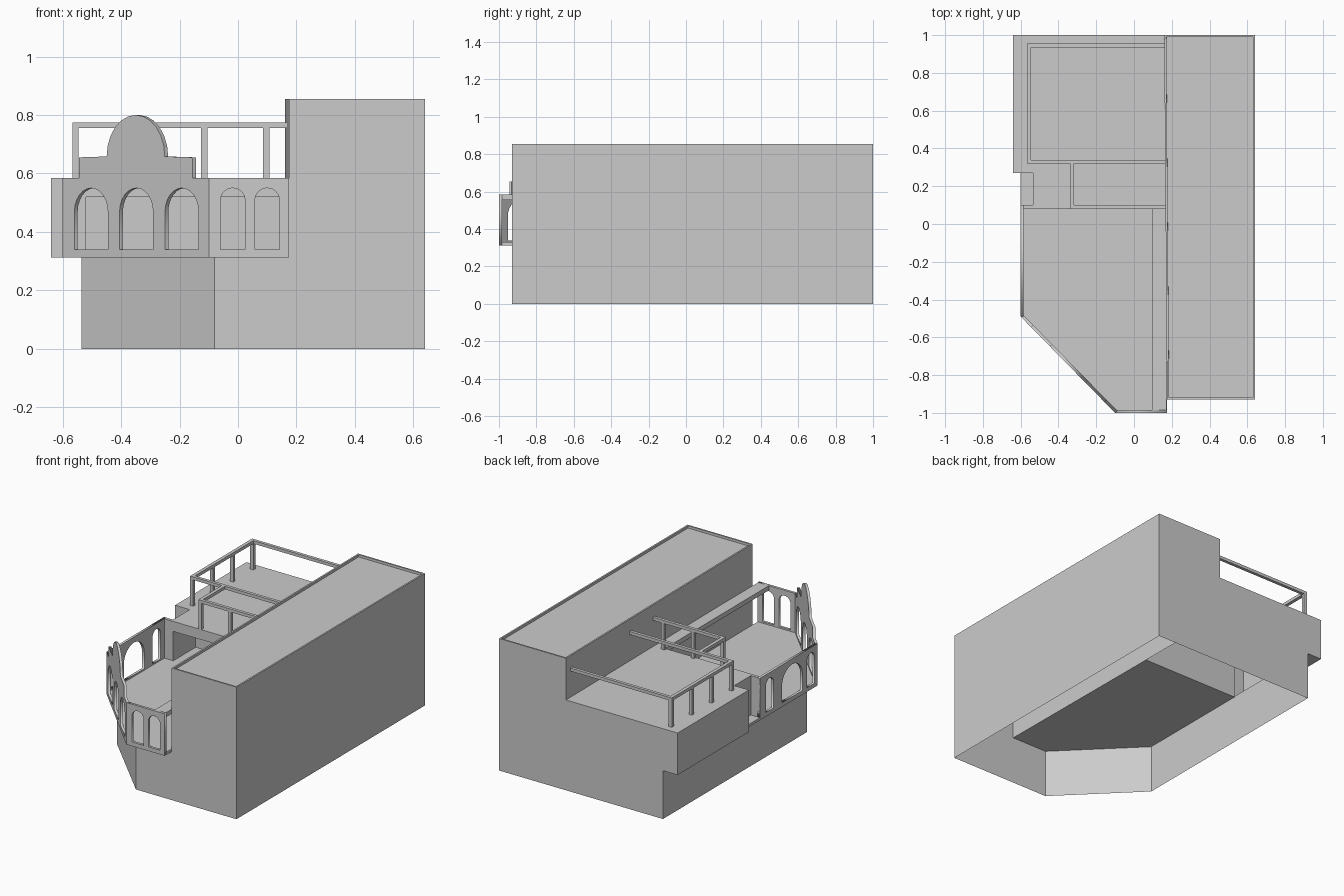
import bpy, bmesh, math
from mathutils import Matrix, Vector

if "Cube" in bpy.data.objects:
    bpy.data.objects.remove(bpy.data.objects["Cube"])


def prism(name, pts, z0, z1, bottom=True, top=True, rim=0):
    """Extruded outline, optionally open at either end or with a sunken top."""
    bm = bmesh.new()
    lo = [bm.verts.new((x, y, z0)) for x, y in pts]
    hi = [bm.verts.new((x, y, z1)) for x, y in pts]
    n = len(pts)
    for i in range(n):
        j = (i + 1) % n
        bm.faces.new((lo[i], lo[j], hi[j], hi[i]))
    if bottom:
        bm.faces.new(lo[::-1])
    if top:
        cap = bm.faces.new(hi)
    bm.normal_update()
    if rim:
        bmesh.ops.inset_region(bm, faces=[cap], thickness=rim)
        bmesh.ops.inset_region(bm, faces=[cap], thickness=0.0005, depth=-rim)
    me = bpy.data.meshes.new(name)
    bm.to_mesh(me)
    bm.free()
    ob = bpy.data.objects.new(name, me)
    bpy.context.collection.objects.link(ob)
    return ob


def box(name, x0, x1, y0, y1, z0, z1):
    return prism(name, [(x0, y0), (x1, y0), (x1, y1), (x0, y1)], z0, z1)


def round_top(s0, s1, spring, n=12):
    c, r = (s0 + s1) / 2, (s1 - s0) / 2
    return [(c + r * math.cos(math.pi * i / n), spring + r * math.sin(math.pi * i / n))
            for i in range(n + 1)]


def arch(s0, s1, z0=0.34, top=0.55):
    return [(s0, z0), (s1, z0)] + round_top(s0, s1, top - (s1 - s0) / 2)


def arcade(name, p, q, outline, openings, t=0.016):
    """Pierced wall standing on the line p-q, outer face on that line."""
    cu = bpy.data.curves.new(name, 'CURVE')
    cu.dimensions = '2D'
    cu.fill_mode = 'BOTH'
    cu.extrude = t / 2
    for loop in [outline] + openings:
        sp = cu.splines.new('POLY')
        sp.points.add(len(loop) - 1)
        for pt, (s, z) in zip(sp.points, loop):
            pt.co = (s, z, 0, 1)
        sp.use_cyclic_u = True
    ob = bpy.data.objects.new(name, cu)
    bpy.context.collection.objects.link(ob)
    d = (Vector((*q, 0)) - Vector((*p, 0))).normalized()
    up = Vector((0, 0, 1))
    nrm = d.cross(up)
    m = Matrix((d, up, nrm)).transposed().to_4x4()
    m.translation = Vector((*p, 0)) - nrm * t / 2
    ob.matrix_world = m
    bpy.ops.object.select_all(action='DESELECT')
    ob.select_set(True)
    bpy.context.view_layer.objects.active = ob
    bpy.ops.object.convert(target='MESH')


Z0, Z1 = 0.313, 0.585

# Hollow ground floor and tall wing, both open underneath
prism("ground_floor_walls", [(0.64, -0.93), (0.64, 1), (-0.535, 1), (-0.535, -0.475),
                             (-0.08, -0.93)], 0, Z0, bottom=False, top=False)
prism("tall_wing", [(0.175, -0.93), (0.64, -0.93), (0.64, 1), (0.16, 1)],
      Z0, 0.855, bottom=False, rim=0.015)

# Rear upper room with its side overhang
prism("rear_room", [(-0.535, 0.27), (-0.535, 0.31), (0.165, 0.31), (0.16, 1),
                    (-0.64, 1), (-0.64, 0.27)], Z0, Z1, bottom=False)
box("room_overhang", -0.64, -0.535, 0.27, 1, Z0, Z0 + 0.005)

# Porch in front of the room
box("porch_roof", -0.535, 0.167, 0.08, 0.31, 0.57, Z1)
box("porch_beam", -0.535, 0.167, 0.08, 0.1, 0.52, Z1)
box("porch_side_wall", -0.535, -0.52, 0.08, 0.31, Z0, Z1)

# Terrace slab
prism("terrace_floor", [(-0.6, 0.27), (-0.6, -0.49), (-0.1, -1), (0.175, -1),
                        (0.175, -0.93), (0.165, 0.31), (-0.535, 0.31), (-0.535, 0.27)],
      Z0, 0.33)

# Arcade walls round the terrace
def plain(length):
    return [(0, Z0), (length, Z0), (length, Z1), (0, Z1)]


arcade("left_arcade", (-0.6, 0.1), (-0.6, -0.49), plain(0.59),
       [arch(0.06, 0.14), arch(0.225, 0.435), arch(0.48, 0.56)])
L = math.hypot(0.5, 0.51)
c = L / 2
gable = ([(0, Z0), (L, Z0), (L, Z1), (c + 0.278, Z1), (c + 0.278, 0.655)]
         + round_top(c - 0.142, c + 0.142, 0.658)
         + [(c - 0.278, 0.655), (c - 0.278, Z1), (0, Z1)])
arcade("corner_arcade", (-0.6, -0.49), (-0.1, -1), gable,
       [arch(s, s + 0.164) for s in (0.057, 0.278, 0.5)])
arcade("front_arcade", (-0.1, -1), (0.175, -1), plain(0.275),
       [arch(0.04, 0.124), arch(0.158, 0.242)])
box("arcade_return_wall", -0.6, -0.535, 0.08, 0.1, Z0, Z1)
box("terrace_side_beam", 0.095, 0.172, -0.985, 0.08, 0.555, Z1)

# Rooftop pergolas: rails, then posts
T0, T1 = 0.755, 0.775
box("large_pergola_left_rail", -0.567, -0.545, 0.32, 0.955, T0, T1)
for nm, y in (("back", 0.935), ("front", 0.32)):
    box(f"large_pergola_{nm}_rail", -0.545, 0.168, y, y + 0.02, T0, T1)
for i in range(4):
    y = 0.32 + i * 0.205
    box(f"large_pergola_post_{i}", -0.567, -0.545, y, y + 0.02, Z1, T0)
box("small_pergola_left_rail", -0.34, -0.318, 0.08, 0.32, T0, T1)
box("small_pergola_front_rail", -0.318, 0.168, 0.08, 0.1, T0, T1)
for i in range(3):
    x = -0.34 + i * 0.213
    box(f"small_pergola_post_{i}", x, x + 0.022, 0.08, 0.1, Z1, T0)
